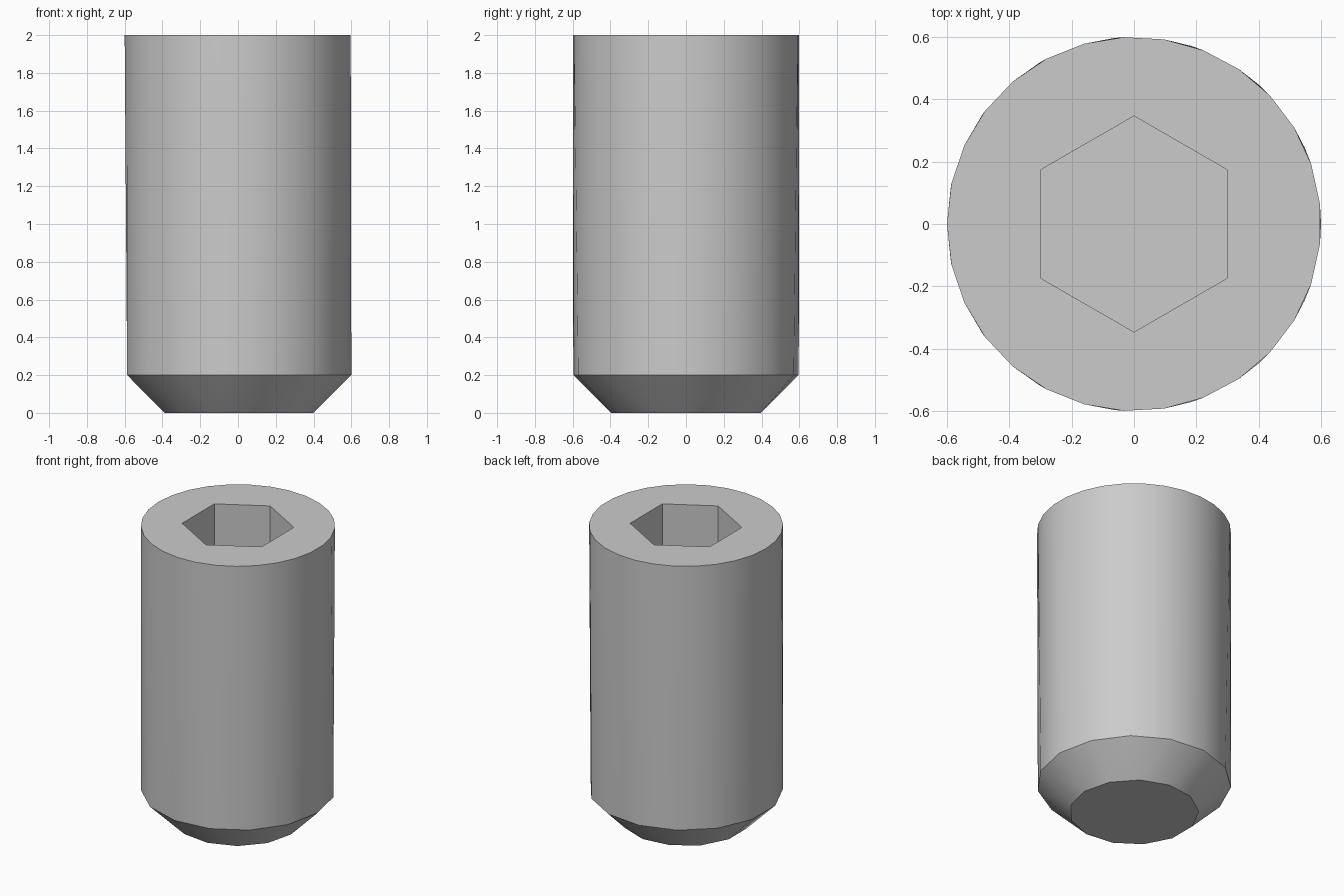
import bpy
import bmesh
from math import cos, sin, pi, radians

cube = bpy.data.objects.get("Cube")
if cube:
    bpy.data.objects.remove(cube, do_unlink=True)

SOCKET_RADIUS = 0.3464
SOCKET_FLOOR = 1.3

steel = bpy.data.materials.new("grey_steel")
steel.use_nodes = True
colour = (0.6, 0.6, 0.6, 1.0)
steel.diffuse_color = colour
steel.node_tree.nodes["Principled BSDF"].inputs["Base Color"].default_value = colour

bm = bmesh.new()


def ring(radius, z, sides, start=0.0):
    """Add a ring of vertices at height z."""
    angles = [start + 2 * pi * i / sides for i in range(sides)]
    return [bm.verts.new((radius * cos(a), radius * sin(a), z)) for a in angles]


# Cylindrical body with a chamfered lower end
tip = ring(0.4, 0.0, 13)
shoulder = ring(0.6, 0.2, 15)
rim = ring(0.6, 2.0, 29, pi)
bmesh.ops.convex_hull(bm, input=tip + shoulder + rim)

# Single flat face for the tip, open top
bm.normal_update()
top = [f for f in bm.faces if all(v.co.z > 1.99 for v in f.verts)]
bmesh.ops.delete(bm, geom=top, context='FACES_ONLY')
inner = [e for e in bm.edges if not e.link_faces]
bmesh.ops.delete(bm, geom=inner, context='EDGES')
base = [f for f in bm.faces if all(v.co.z < 0.01 for v in f.verts)]
bmesh.ops.dissolve_faces(bm, faces=base)

# Hexagonal socket walls and floor
mouth = ring(SOCKET_RADIUS, 2.0, 6, pi / 6)
floor = ring(SOCKET_RADIUS, SOCKET_FLOOR, 6, pi / 6)
for i in range(6):
    j = (i + 1) % 6
    bm.faces.new((mouth[i], mouth[j], floor[j], floor[i]))
bm.faces.new(floor)

# Flat top face around the socket
border = [e for e in bm.edges if len(e.link_faces) == 1]
bmesh.ops.triangle_fill(bm, edges=border, use_beauty=True, normal=(0, 0, 1))
bmesh.ops.recalc_face_normals(bm, faces=bm.faces[:])

mesh = bpy.data.meshes.new("set_screw")
bm.to_mesh(mesh)
bm.free()
mesh.materials.append(steel)
screw = bpy.data.objects.new("set_screw", mesh)
bpy.context.collection.objects.link(screw)

# Smooth sides with crisp rims
for obj in bpy.context.selected_objects:
    obj.select_set(False)
screw.select_set(True)
bpy.context.view_layer.objects.active = screw
bpy.ops.object.shade_smooth_by_angle(angle=radians(32))
